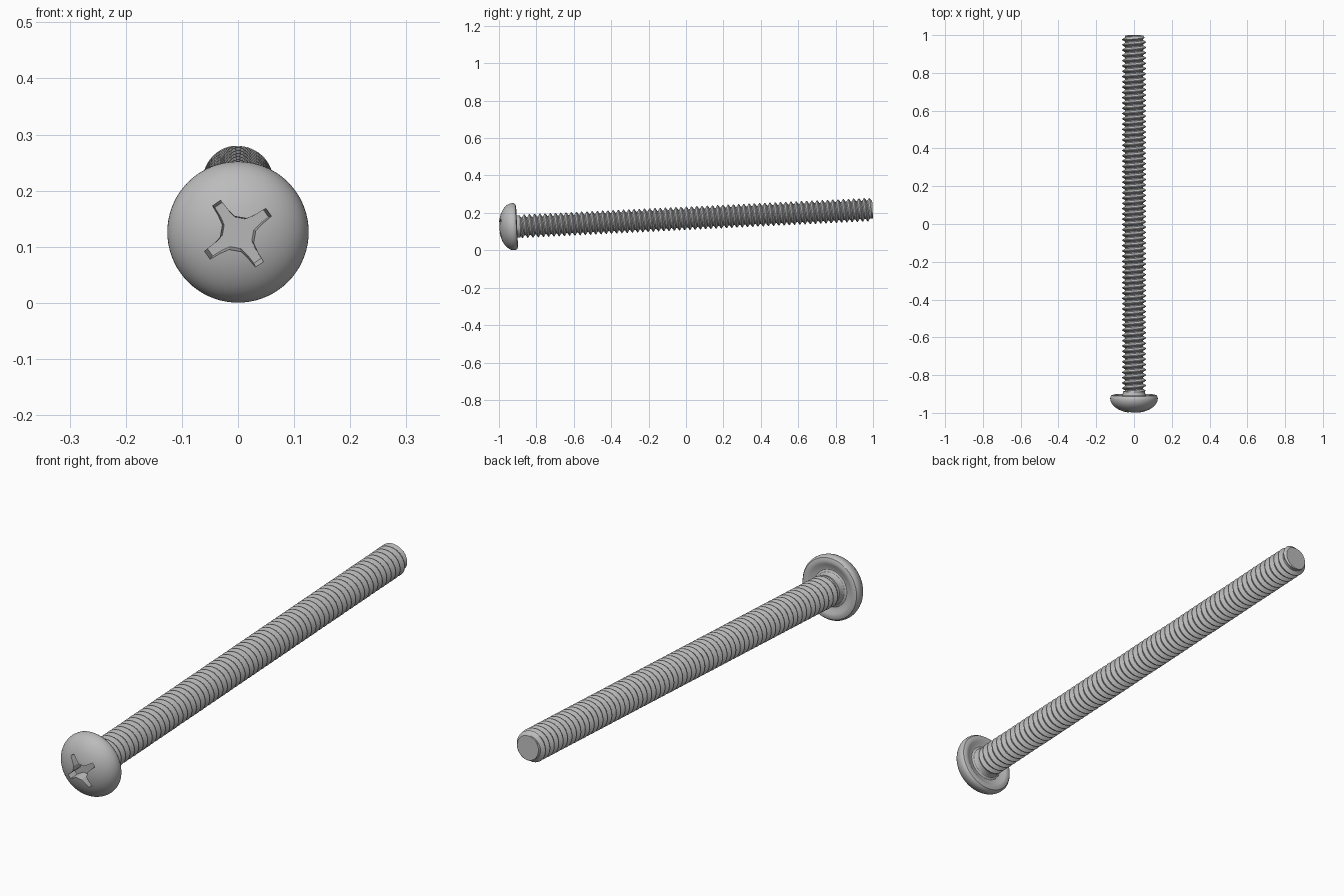
import bpy, bmesh, math
from mathutils import Matrix, Vector

if "Cube" in bpy.data.objects:
    bpy.data.objects.remove(bpy.data.objects["Cube"])

LENGTH, PITCH = 2.0, 0.028
MAJOR, MINOR = 0.063, 0.048
HEAD_R, DOME = 0.126, 0.077
THREAD_START = 0.1
TURN = 2 * math.pi

# Local z runs from the head's crown to the tip; the screw rests tilted along y
PLACE = Matrix.Translation((0, -1, 0.1225)) @ Matrix.Rotation(math.radians(-87.25), 4, "X")

steel = bpy.data.materials.new("steel grey")
steel.use_nodes = True
steel.diffuse_color = (0.5, 0.5, 0.5, 1)
steel.node_tree.nodes["Principled BSDF"].inputs["Base Color"].default_value = (0.5, 0.5, 0.5, 1)


def add_object(name, bm):
    bmesh.ops.recalc_face_normals(bm, faces=bm.faces)
    mesh = bpy.data.meshes.new(name)
    bm.to_mesh(mesh)
    bm.free()
    mesh.materials.append(steel)
    obj = bpy.data.objects.new(name, mesh)
    bpy.context.collection.objects.link(obj)
    obj.matrix_world = PLACE
    return obj


def activate(obj):
    bpy.ops.object.select_all(action="DESELECT")
    obj.select_set(True)
    bpy.context.view_layer.objects.active = obj


# Head: elliptical dome, rounded rim, hollow underside and short neck
profile = [(HEAD_R * math.sin(a), DOME * (1 - math.cos(a)))
           for a in (math.pi / 2 * i / 16 for i in range(17))]
profile += [(0.125, 0.085), (0.119, 0.093), (0.108, 0.097), (0.096, 0.095), (0.086, 0.089),
            (0.072, 0.087), (0.064, 0.091), (0.06, 0.098), (0.058, 0.114), (0, 0.114)]
bm = bmesh.new()
verts = [bm.verts.new((r, 0, t)) for r, t in profile]
edges = [bm.edges.new(pair) for pair in zip(verts, verts[1:])]
bmesh.ops.spin(bm, geom=verts + edges, axis=(0, 0, 1), cent=(0, 0, 0), angle=TURN, steps=72)
bmesh.ops.remove_doubles(bm, verts=bm.verts, dist=1e-5)
head = add_object("head", bm)

# Cross recess: tapered four-armed cutter
arm = [(0.028, -0.013), (0.045, -0.0098), (0.066, -0.0085),
       (0.066, 0.0085), (0.045, 0.0098), (0.028, 0.013)]
outline = [Matrix.Rotation(math.radians(90 * k - 35), 3, "Z") @ Vector((x, y, 0))
           for k in range(4) for x, y in arm]
bm = bmesh.new()
rings = [[bm.verts.new((v.x * s, v.y * s, t)) for v in outline]
         for s, t in ((1.1, -0.02), (0.92, 0.046))]
for i in range(len(outline)):
    j = (i + 1) % len(outline)
    bm.faces.new((rings[0][i], rings[0][j], rings[1][j], rings[1][i]))
for ring in rings:
    bm.faces.new(ring)
cutter = add_object("recess_cutter", bm)
cutter.hide_render = True

activate(head)
cut = head.modifiers.new("recess", "BOOLEAN")
cut.operation, cut.solver, cut.object = "DIFFERENCE", "EXACT", cutter
bpy.ops.object.modifier_apply(modifier=cut.name)
bpy.data.objects.remove(cutter)

# Threaded shank: helical strip of root, flank and crest, trimmed at both ends
SEGS = 48
tooth = [(0, MINOR), (0.2, MINOR), (0.54, MAJOR), (0.66, MAJOR)]
turns = int((LENGTH - THREAD_START) / PITCH) + 4
bm = bmesh.new()
columns = []
for s in range(SEGS + 1):
    angle = TURN * s / SEGS
    column = []
    for k in range(turns):
        for frac, r in tooth:
            t = THREAD_START + (k - 2 + frac + s / SEGS) * PITCH
            r = min(r, max(0.03, 0.048 + 0.9 * (LENGTH - t)), max(MINOR, 0.05 + 0.6 * (t - THREAD_START)))
            column.append(bm.verts.new((r * math.cos(angle), r * math.sin(angle), t)))
    columns.append(column)
for a, b in zip(columns, columns[1:]):
    for i in range(len(a) - 1):
        bm.faces.new((a[i], b[i], b[i + 1], a[i + 1]))
bmesh.ops.remove_doubles(bm, verts=bm.verts, dist=1e-6)
for t, direction in ((THREAD_START, -1), (LENGTH, 1)):
    bmesh.ops.bisect_plane(bm, geom=bm.verts[:] + bm.edges[:] + bm.faces[:], dist=1e-6,
                           plane_co=(0, 0, t), plane_no=(0, 0, direction), clear_outer=True)
bmesh.ops.holes_fill(bm, edges=[e for e in bm.edges if e.is_boundary], sides=0)
shank = add_object("threaded_shank", bm)

for obj in (head, shank):
    activate(obj)
    bpy.ops.object.shade_smooth_by_angle(angle=math.radians(30))
